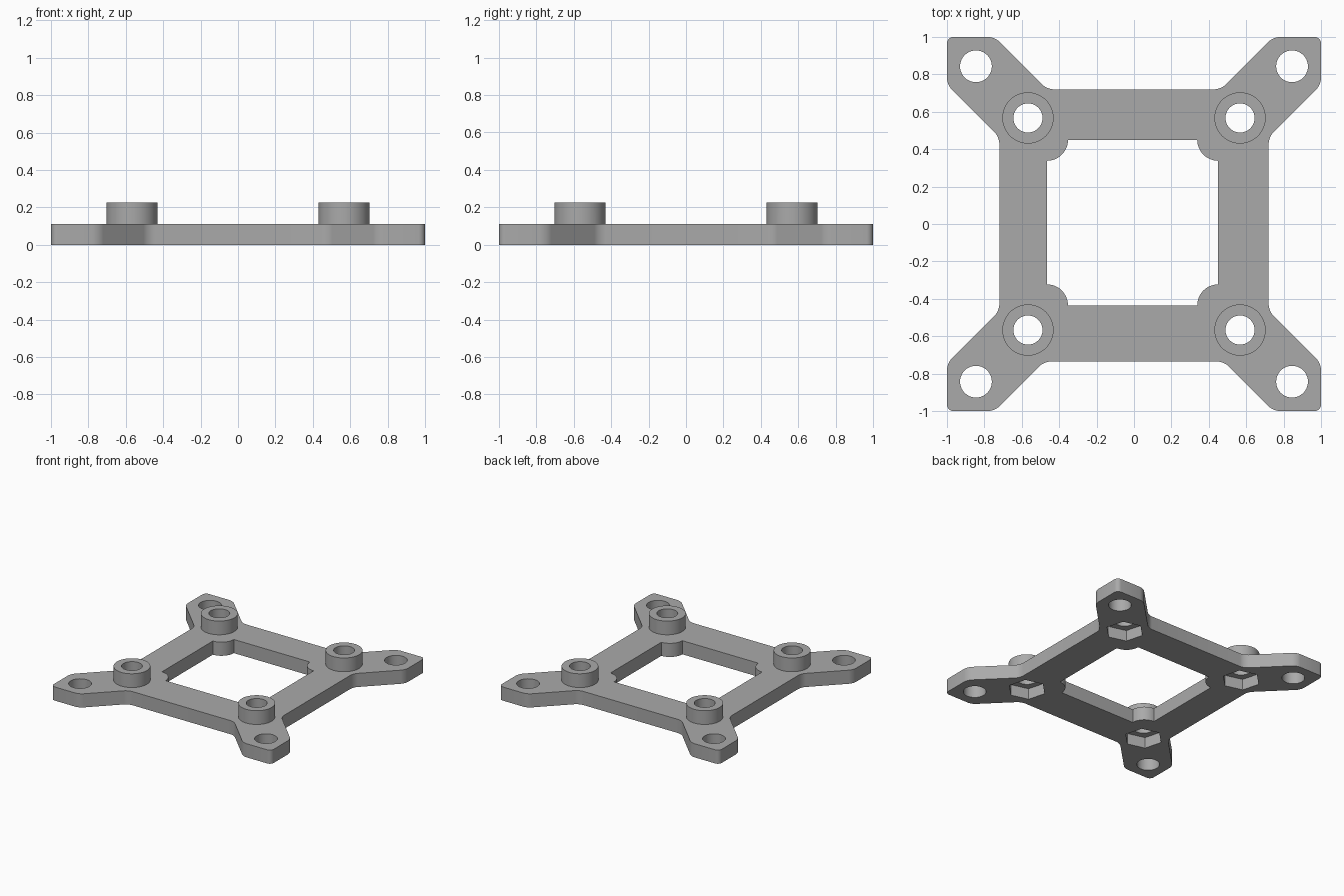
import bpy, bmesh
from math import pi, cos, sin, radians

default = bpy.data.objects.get("Cube")
if default:
    bpy.data.objects.remove(default)

PLATE_TOP, BOSS_TOP = 0.112, 0.225
CORNERS = [(1, 1), (-1, 1), (-1, -1), (1, -1)]

grey = bpy.data.materials.new("grey_plastic")
grey.use_nodes = True
grey.diffuse_color = (0.4, 0.4, 0.4, 1)
grey.node_tree.nodes["Principled BSDF"].inputs["Base Color"].default_value = (0.4, 0.4, 0.4, 1)


def prism(name, points, z0, z1, rounding=0):
    """Extrude a flat outline upwards, optionally rounding its upright edges."""
    bm = bmesh.new()
    face = bm.faces.new([bm.verts.new((x, y, z0)) for x, y in points])
    top = bmesh.ops.extrude_face_region(bm, geom=[face])["geom"]
    bmesh.ops.translate(bm, vec=(0, 0, z1 - z0),
                        verts=[v for v in top if isinstance(v, bmesh.types.BMVert)])
    if rounding:
        upright = [e for e in bm.edges if abs(e.verts[0].co.z - e.verts[1].co.z) > 0.01]
        bmesh.ops.bevel(bm, geom=upright, offset=rounding, segments=5,
                        profile=0.5, affect='EDGES')
    bmesh.ops.recalc_face_normals(bm, faces=bm.faces)
    mesh = bpy.data.meshes.new(name)
    bm.to_mesh(mesh)
    bm.free()
    mesh.materials.append(grey)
    obj = bpy.data.objects.new(name, mesh)
    bpy.context.collection.objects.link(obj)
    return obj


def ring(x, y, r, sides, turn=0):
    return [(x + r * cos(turn + 2 * pi * i / sides),
             y + r * sin(turn + 2 * pi * i / sides)) for i in range(sides)]


def combine(target, tool, operation):
    """Apply a boolean and discard the tool."""
    mod = target.modifiers.new("combine", 'BOOLEAN')
    mod.operation, mod.solver, mod.object = operation, 'EXACT', tool
    bpy.context.view_layer.objects.active = target
    bpy.ops.object.modifier_apply(modifier=mod.name)
    bpy.data.objects.remove(tool)


# Plate outline: square frame with a diagonal arm at each corner
ARM = 0.255
outline = []
for sx, sy in CORNERS:
    side_x = 0.72
    side_y = 0.72 if sy > 0 else 0.735
    arm = [(side_x, side_x - ARM), (1, 1 - ARM), (1, 1), (1 - ARM, 1), (side_y - ARM, side_y)]
    if sx * sy < 0:
        arm.reverse()
    outline += [(sx * x, sy * y) for x, y in arm]
frame = prism("mounting_frame", outline, 0, PLATE_TOP, rounding=0.035)

# Central opening with rounded pads left in its corners
opening = []
for i, (sx, sy) in enumerate(CORNERS):
    cx = 0.45 if sx > 0 else -0.465
    cy = 0.45 if sy > 0 else -0.435
    start = radians(270 + 90 * i)
    for k in range(13):
        a = start - radians(90) * k / 12
        opening.append((cx + 0.112 * cos(a), cy + 0.112 * sin(a)))
combine(frame, prism("opening_cutter", opening, -0.1, 0.4), 'DIFFERENCE')

for sx, sy in CORNERS:
    bx, by = sx * 0.567, sy * 0.567
    # Raised boss, screw hole and nut pocket underneath
    combine(frame, prism("boss", ring(bx, by, 0.137, 48), 0.05, BOSS_TOP), 'UNION')
    combine(frame, prism("screw_cutter", ring(bx, by, 0.078, 40), -0.1, 0.4), 'DIFFERENCE')
    combine(frame, prism("nut_cutter", ring(bx, by, 0.145, 6, radians(45)), -0.1, 0.09),
            'DIFFERENCE')
    # Mounting hole at the arm tip
    combine(frame, prism("tip_cutter", ring(sx * 0.845, sy * 0.843, 0.085, 40), -0.1, 0.4),
            'DIFFERENCE')

bpy.ops.object.select_all(action='DESELECT')
frame.select_set(True)
bpy.context.view_layer.objects.active = frame
bpy.ops.object.shade_smooth_by_angle(angle=radians(30))
